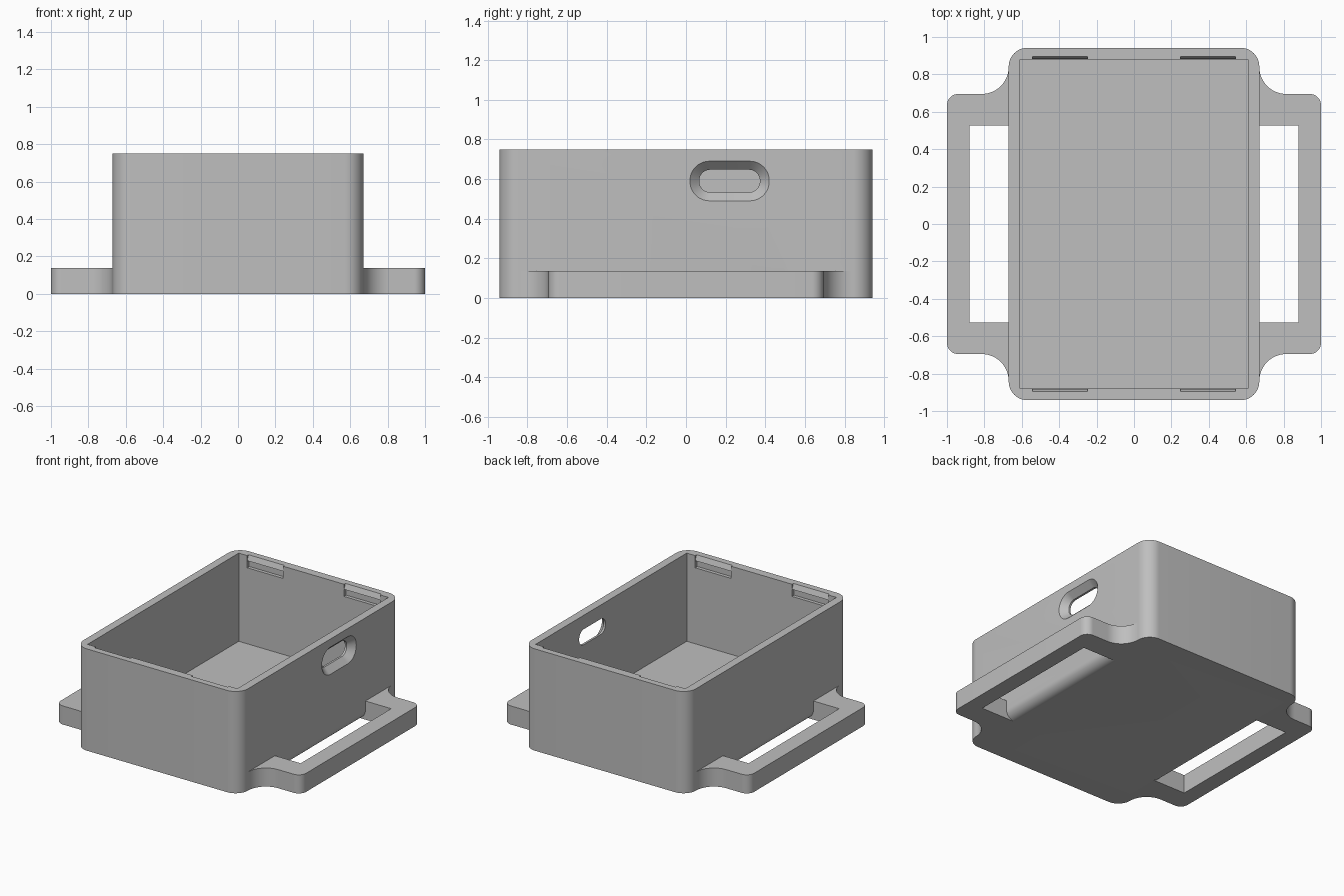
import bpy
import bmesh
from math import sin, cos, pi

cube = bpy.data.objects.get("Cube")
if cube:
    bpy.data.objects.remove(cube)

grey = bpy.data.materials.new("plain grey")
grey.use_nodes = True
COLOUR = (0.52, 0.52, 0.52, 1)
grey.diffuse_color = COLOUR
grey.node_tree.nodes["Principled BSDF"].inputs["Base Color"].default_value = COLOUR


def loft(name, rings):
    """Closed solid through equal-length rings of 3D points."""
    bm = bmesh.new()
    loops = [[bm.verts.new(p) for p in ring] for ring in rings]
    for a, b in zip(loops, loops[1:]):
        for i in range(len(a)):
            j = (i + 1) % len(a)
            bm.faces.new((a[i], a[j], b[j], b[i]))
    bm.faces.new(loops[0])
    bm.faces.new(loops[-1])
    bmesh.ops.recalc_face_normals(bm, faces=bm.faces)
    mesh = bpy.data.meshes.new(name)
    bm.to_mesh(mesh)
    bm.free()
    obj = bpy.data.objects.new(name, mesh)
    mesh.materials.append(grey)
    bpy.context.collection.objects.link(obj)
    return obj


def arc(cx, cy, r, start, end, n=12):
    angles = [(start + (end - start) * i / n) * pi / 180 for i in range(n + 1)]
    return [(cx + r * cos(t), cy + r * sin(t)) for t in angles]


def rounded_rect(w, h, r, cx=0, cy=0):
    points = []
    for k, (sx, sy) in enumerate([(1, 1), (-1, 1), (-1, -1), (1, -1)]):
        points += arc(cx + sx * (w - r), cy + sy * (h - r), r, 90 * k, 90 * k + 90)
    return points


def upright(name, outline, z0, z1):
    return loft(name, [[(x, y, z) for x, y in outline] for z in (z0, z1)])


def block(name, x0, x1, y0, y1, z0, z1):
    return upright(name, [(x0, y0), (x1, y0), (x1, y1), (x0, y1)], z0, z1)


def combine(target, tool, operation="DIFFERENCE"):
    mod = target.modifiers.new("combine", "BOOLEAN")
    mod.operation = operation
    mod.solver = "EXACT"
    mod.object = tool
    bpy.context.view_layer.objects.active = target
    bpy.ops.object.modifier_apply(modifier=mod.name)
    bpy.data.objects.remove(tool)


# Box shell
case = upright("case", rounded_rect(0.67, 0.942, 0.1), 0, 0.75)

# Strap flanges with flared roots and open slots
half = [(0.62, 0.84)] + arc(0.815, 0.84, 0.145, 180, 270) + arc(0.94, 0.635, 0.06, 90, 0)
outline = half + [(x, -y) for x, y in reversed(half)]
for side in (1, -1):
    flange = upright("flange", [(side * x, y) for x, y in outline], 0, 0.137)
    combine(flange, block("slot", side * 0.6, side * 0.88, -0.527, 0.527, -0.1, 0.3))
    combine(case, flange, "UNION")

# Rounded lower edge of the box inside each strap slot
edge = [(0.6, -0.05)] + arc(0.6, 0.07, 0.07, -90, 0) + [(0.7, 0.07), (0.7, -0.05)]
for side in (1, -1):
    combine(case, loft("slot_edge", [[(side * x, y, z) for x, z in edge]
                                     for y in (-0.527, 0.527)]))

# Cavity
combine(case, block("cavity", -0.61, 0.61, -0.88, 0.88, 0.1, 0.9))

# Lid catches with a sloped lead-in at the rim
catch = [(0.86, 0.66), (0.905, 0.66), (0.905, 0.705), (0.881, 0.712),
         (0.9, 0.76), (0.86, 0.76)]
for sy in (1, -1):
    for cx in (-0.395, 0.395):
        combine(case, loft("catch", [[(x, sy * y, z) for y, z in catch]
                                     for x in (cx - 0.147, cx + 0.147)]))

# Flared port in the left wall
wide = rounded_rect(0.2, 0.1, 0.098, 0.22, 0.59)
narrow = rounded_rect(0.153, 0.057, 0.055, 0.22, 0.59)
sections = [(0.72, wide), (0.67, wide), (0.625, narrow), (0.57, narrow)]
combine(case, loft("port", [[(x, y, z) for y, z in ring] for x, ring in sections]))

bpy.ops.object.select_all(action="DESELECT")
case.select_set(True)
bpy.context.view_layer.objects.active = case
bpy.ops.object.shade_smooth_by_angle(angle=pi / 6)
